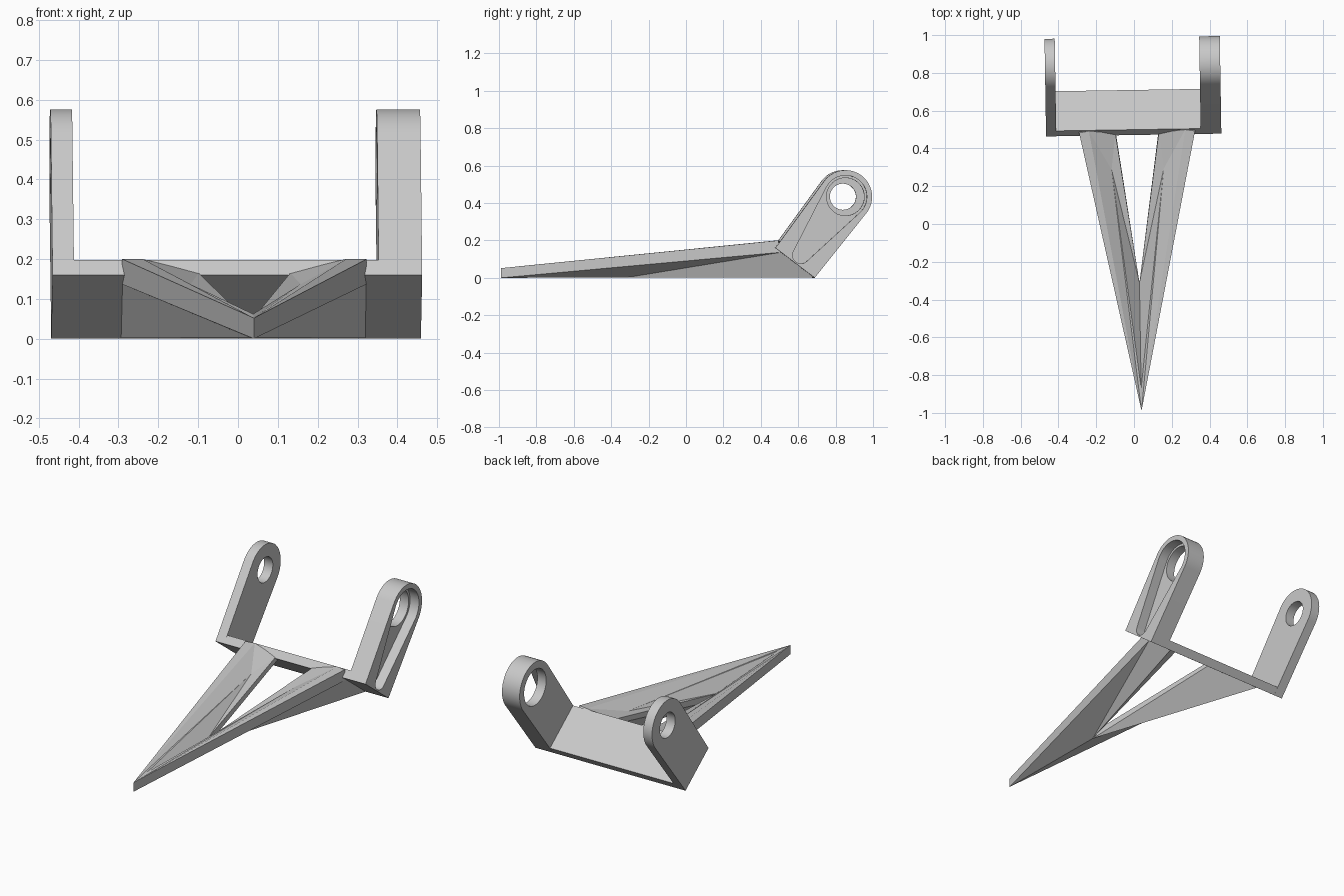
import bpy, bmesh
from math import sin, cos, pi, asin, radians
from mathutils import Matrix, Vector

cube = bpy.data.objects.get("Cube")
if cube:
    bpy.data.objects.remove(cube, do_unlink=True)

# Single plain material
grey = bpy.data.materials.new("light_grey")
grey.use_nodes = True
colour = (0.58, 0.58, 0.58, 1)
grey.diffuse_color = colour
grey.node_tree.nodes["Principled BSDF"].inputs["Base Color"].default_value = colour

TURN = Matrix.Rotation(0.016, 4, 'Z')      # whole part sits slightly turned
ORIGIN = Vector((0, 0.576, 0.08))          # middle of the bracket's base
ACROSS = Vector((0, 0.795, -0.606))        # across the arm
ALONG = Vector((0, 0.606, 0.795))          # up the arm
EYE = 0.445                                # distance from base to eye centre
HALF = 0.132                               # half width of the base


def finish(bm, name):
    bmesh.ops.remove_doubles(bm, verts=bm.verts, dist=0.0005)
    bmesh.ops.recalc_face_normals(bm, faces=bm.faces)
    bm.transform(TURN)
    mesh = bpy.data.meshes.new(name)
    bm.to_mesh(mesh)
    bm.free()
    mesh.materials.append(grey)
    obj = bpy.data.objects.new(name, mesh)
    bpy.context.collection.objects.link(obj)
    return obj


def prism(name, outline, x0, x1):
    """Extrude an outline given in the tilted bracket plane from x0 to x1."""
    bm = bmesh.new()
    verts = [bm.verts.new(ORIGIN + ACROSS * p + ALONG * q + Vector((x0, 0, 0)))
             for p, q in outline]
    face = bm.faces.new(verts)
    ext = bmesh.ops.extrude_face_region(bm, geom=[face])["geom"]
    moved = [v for v in ext if isinstance(v, bmesh.types.BMVert)]
    bmesh.ops.translate(bm, verts=moved, vec=(x1 - x0, 0, 0))
    return finish(bm, name)


def arc(q, r, start, end, n=32):
    return [(r * cos(start + (end - start) * i / n),
             q + r * sin(start + (end - start) * i / n)) for i in range(n + 1)]


def cut(obj, cutter):
    mod = obj.modifiers.new("cut", 'BOOLEAN')
    mod.operation = 'DIFFERENCE'
    mod.solver = 'EXACT'
    mod.object = cutter
    cutter.hide_render = True
    bpy.context.view_layer.objects.active = obj
    bpy.ops.object.modifier_apply(modifier=mod.name)
    bpy.data.objects.remove(cutter, do_unlink=True)


def smooth(obj):
    bpy.ops.object.select_all(action='DESELECT')
    obj.select_set(True)
    bpy.context.view_layer.objects.active = obj
    bpy.ops.object.shade_smooth_by_angle(angle=radians(30))


# Bracket arms with eyes
arm_outline = [(-HALF, 0), (HALF, 0)] + arc(EYE, 0.142, 0, pi)
thin_arm = prism("thin_arm", arm_outline, -0.458, -0.404)
cut(thin_arm, prism("thin_eye", arc(EYE, 0.07, 0, 2 * pi)[:-1], -0.6, -0.3))

thick_arm = prism("thick_arm", arm_outline, 0.361, 0.47)
cut(thick_arm, prism("thick_eye", arc(EYE, 0.101, 0, 2 * pi)[:-1], 0.2, 0.6))

# Tapered recess in the outer face of the thick arm
low, r_low, r_top = 0.052, 0.045, 0.114
lean = asin((r_top - r_low) / (EYE - low))
slot = arc(EYE, r_top, -lean, pi + lean) + arc(low, r_low, pi + lean, 2 * pi - lean, 12)
cut(thick_arm, prism("slot", slot, 0.415, 0.6))
smooth(thin_arm)
smooth(thick_arm)

# Crossbar between the arms
prism("crossbar", [(-HALF, 0), (HALF, 0), (HALF, 0.047), (-HALF, 0.047)], -0.404, 0.361)

# Forked leg: one half by named corners, mirrored about its centre line
CENTRE = 0.024
corners = {
    "tip_top": (0, -0.99, 0.052), "tip_low": (0, -0.99, 0),
    "out_top": (0.307, 0.487, 0.2), "out_mid": (0.307, 0.505, 0.137),
    "out_low": (0.307, 0.68, 0.002), "ridge": (0.255, 0.495, 0.2),
    "bend": (0.138, 0.29, 0.137), "groove": (0, -0.87, 0.062),
    "notch_top": (0, -0.31, 0.04), "notch_low": (0, -0.31, 0.003),
    "in_top": (0.115, 0.482, 0.165), "in_low": (0.115, 0.5, 0.142),
}
faces = [
    "tip_low out_mid out_top tip_top", "tip_low notch_low out_mid",
    "notch_low out_low out_mid", "notch_low in_low out_low",
    "notch_low notch_top in_top in_low", "groove bend notch_top",
    "bend in_top notch_top", "tip_top out_top ridge", "tip_top ridge bend",
    "tip_top bend groove", "ridge in_top bend",
    "out_top ridge in_top in_low out_low out_mid",
]
bm = bmesh.new()
for side in (-1, 1):
    v = {k: bm.verts.new((CENTRE + side * x, y, z)) for k, (x, y, z) in corners.items()}
    for names in faces:
        bm.faces.new([v[n] for n in names.split()])
finish(bm, "forked_leg")
